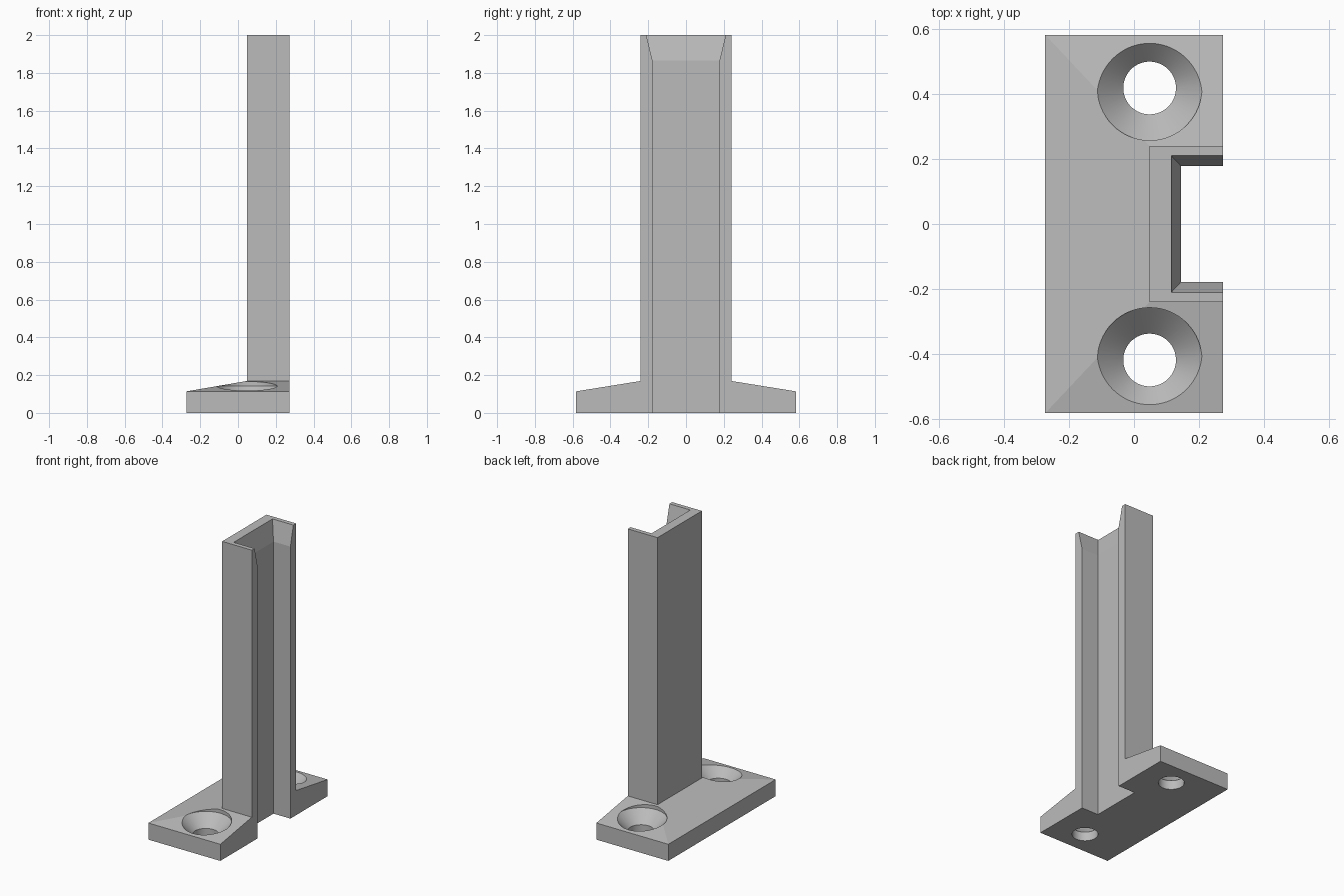
import bpy
import bmesh
import math

if "Cube" in bpy.data.objects:
    bpy.data.objects.remove(bpy.data.objects["Cube"])

X, Y = 0.273, 0.5815             # half size of the foot plate
WALL_X, WALL_Y = 0.048, 0.24     # outer back and side of the channel
HOLE_Y = 0.418

grey = bpy.data.materials.new("plain_grey")
grey.use_nodes = True
colour = (0.5, 0.5, 0.5, 1)
grey.diffuse_color = colour
grey.node_tree.nodes["Principled BSDF"].inputs["Base Color"].default_value = colour


def loft(name, rings):
    """Closed solid through a stack of rings with equal point counts."""
    bm = bmesh.new()
    loops = [[bm.verts.new(p) for p in ring] for ring in rings]
    n = len(loops[0])
    for low, high in zip(loops, loops[1:]):
        for i in range(n):
            j = (i + 1) % n
            bm.faces.new((low[i], low[j], high[j], high[i]))
    bm.faces.new(loops[0][::-1])
    bm.faces.new(loops[-1])
    bmesh.ops.recalc_face_normals(bm, faces=bm.faces)
    mesh = bpy.data.meshes.new(name)
    bm.to_mesh(mesh)
    bm.free()
    mesh.materials.append(grey)
    obj = bpy.data.objects.new(name, mesh)
    bpy.context.collection.objects.link(obj)
    return obj


def rect(x0, x1, y, z):
    return [(x0, -y, z), (x1, -y, z), (x1, y, z), (x0, y, z)]


def circle(cx, cy, r, z, n=64):
    return [(cx + r * math.cos(2 * math.pi * i / n),
             cy + r * math.sin(2 * math.pi * i / n), z) for i in range(n)]


# Foot plate with sloping top, rising into the upright
bracket = loft("channel_bracket", [
    rect(-X, X, Y, 0), rect(-X, X, Y, 0.114),
    rect(WALL_X, X, WALL_Y, 0.169), rect(WALL_X, X, WALL_Y, 2)])

# Open slot, flared at the top
cutters = [loft("slot_cutter", [
    rect(0.145, 0.5, 0.1775, -0.1), rect(0.145, 0.5, 0.1775, 1.865),
    rect(0.1145, 0.5, 0.21, 2), rect(0.1145, 0.5, 0.21, 2.1)])]

# Countersunk screw holes
for side in (-1, 1):
    cutters.append(loft("screw_hole_cutter", [
        circle(WALL_X, side * HOLE_Y, r, z)
        for r, z in ((0.081, -0.1), (0.081, 0.062), (0.161, 0.142), (0.161, 0.3))]))

bpy.ops.object.select_all(action="DESELECT")
bpy.context.view_layer.objects.active = bracket
bracket.select_set(True)
for cutter in cutters:
    cut = bracket.modifiers.new("cut", "BOOLEAN")
    cut.operation = "DIFFERENCE"
    cut.solver = "EXACT"
    cut.object = cutter
    bpy.ops.object.modifier_apply(modifier=cut.name)
    bpy.data.objects.remove(cutter)

# Round holes shade smoothly, all other edges stay sharp
bpy.ops.object.shade_smooth_by_angle(angle=math.radians(8))
